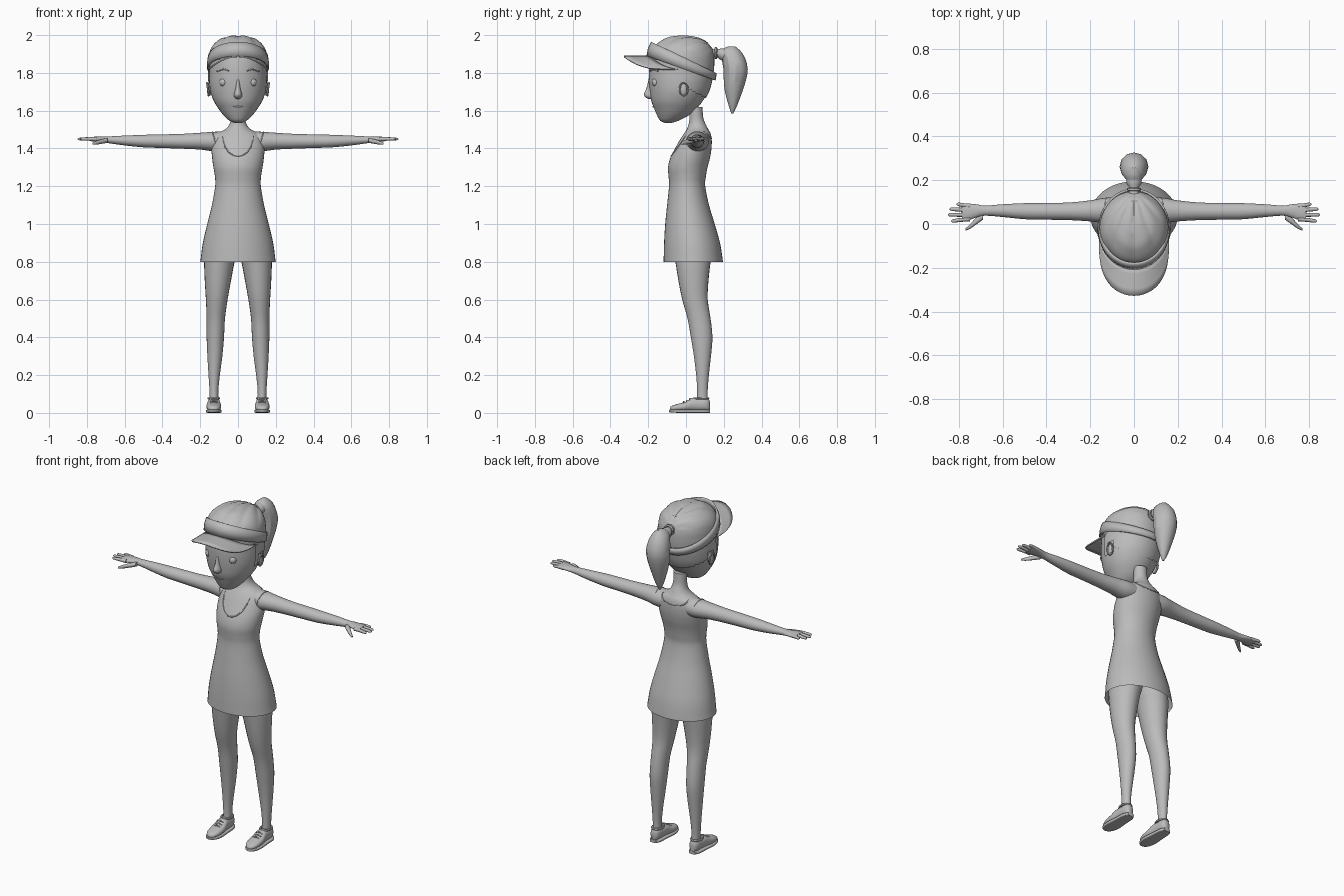
import bpy, bmesh, math
from mathutils import Vector

if "Cube" in bpy.data.objects:
    bpy.data.objects.remove(bpy.data.objects["Cube"])

grey = bpy.data.materials.new("plain_grey")
grey.diffuse_color = (0.5, 0.5, 0.5, 1)
grey.use_nodes = True
grey.node_tree.nodes["Principled BSDF"].inputs["Base Color"].default_value = grey.diffuse_color


def finish(name, bm, mirror=False, thick=0.0, angle=50):
    bmesh.ops.recalc_face_normals(bm, faces=bm.faces)
    me = bpy.data.meshes.new(name)
    bm.to_mesh(me)
    bm.free()
    me.materials.append(grey)
    ob = bpy.data.objects.new(name, me)
    bpy.context.collection.objects.link(ob)
    bpy.ops.object.select_all(action='DESELECT')
    bpy.context.view_layer.objects.active = ob
    ob.select_set(True)
    bpy.ops.object.shade_smooth_by_angle(angle=math.radians(angle))
    if thick:
        m = ob.modifiers.new("thickness", 'SOLIDIFY')
        m.thickness, m.offset = thick, 0
    if mirror:
        m = ob.modifiers.new("mirror", 'MIRROR')
        m.use_clip = False
        m.use_mirror_merge = False
    return ob


def smooth_path(keys, steps):
    """Catmull-Rom interpolation of a list of tuples."""
    out = []
    for i in range(len(keys) - 1):
        p = [Vector(keys[min(max(k, 0), len(keys) - 1)]) for k in range(i - 1, i + 3)]
        for s in range(steps):
            t = s / steps
            out.append(0.5 * (2 * p[1] + (p[2] - p[0]) * t
                              + (2 * p[0] - 5 * p[1] + 4 * p[2] - p[3]) * t * t
                              + (3 * p[1] - p[0] - 3 * p[2] + p[3]) * t ** 3))
    return out + [Vector(keys[-1])]


def skin_rings(loops, caps, closed=False):
    bm = bmesh.new()
    vs = [[bm.verts.new(p) for p in lp] for lp in loops]
    n = len(vs[0])
    for a, b in zip(vs, vs[1:] + ([vs[0]] if closed else [])):
        for i in range(n):
            j = (i + 1) % n
            bm.faces.new((a[i], a[j], b[j], b[i]))
    if caps[0]:
        bm.faces.new(vs[0])
    if caps[1]:
        bm.faces.new(vs[-1])
    return bm


def loft(axis, keys, sides=24, steps=4, caps=(True, True), power=2.0):
    """Each key: position on the axis, then low/high bounds of the other two axes."""
    loops = []
    for t, a0, a1, b0, b1 in smooth_path(keys, steps):
        lp = []
        for i in range(sides):
            w = 2 * math.pi * i / sides
            c, s = math.cos(w), math.sin(w)
            a = (a0 + a1) / 2 + (a1 - a0) / 2 * math.copysign(abs(c) ** (2 / power), c)
            b = (b0 + b1) / 2 + (b1 - b0) / 2 * math.copysign(abs(s) ** (2 / power), s)
            lp.append({'x': (t, a, b), 'y': (a, t, b), 'z': (a, b, t)}[axis])
        loops.append(lp)
    return skin_rings(loops, caps)


def tube(points, r, closed=False, sides=6):
    pts = [Vector(p) for p in points]
    n, loops = len(pts), []
    for i, p in enumerate(pts):
        nxt = pts[(i + 1) % n] if closed else pts[min(i + 1, n - 1)]
        prv = pts[i - 1] if closed else pts[max(i - 1, 0)]
        q = (nxt - prv).to_track_quat('Z', 'Y')
        loops.append([p + q @ Vector((r * math.cos(a), r * math.sin(a), 0))
                      for a in (2 * math.pi * k / sides for k in range(sides))])
    return skin_rings(loops, (not closed, not closed), closed)


def ball(loc, size):
    bm = bmesh.new()
    bmesh.ops.create_uvsphere(bm, u_segments=20, v_segments=12, radius=1)
    for v in bm.verts:
        v.co = Vector([l + c * s for l, c, s in zip(loc, v.co, size)])
    return bm


def sym(rows, grow=0.0):
    """Rows of z, half width, front y, back y -> symmetric loft keys."""
    return [(z, -w - grow, w + grow, f - grow, b + grow) for z, w, f, b in rows]


# dress, shoulders and neck
torso = sym([(0.80, .20, -.118, .195), (0.82, .197, -.118, .193), (0.9, .186, -.116, .18),
             (1.0, .163, -.110, .152), (1.1, .138, -.100, .122), (1.2, .121, -.090, .102),
             (1.25, .122, -.092, .105), (1.3, .130, -.095, .114), (1.35, .137, -.083, .127),
             (1.4, .140, -.058, .135), (1.45, .132, -.030, .136), (1.48, .108, -.010, .130),
             (1.5, .070, .003, .119), (1.525, .047, .013, .106), (1.56, .038, .018, .092),
             (1.62, .038, .018, .087)])
finish("dress_and_neck", loft('z', torso, 40, 4, (False, True)))
torso_fine = smooth_path(torso, 4)


def torso_y(x, z, side):
    k = min(torso_fine, key=lambda r: abs(r[0] - z))
    for p, q in zip(torso_fine, torso_fine[1:]):
        if p[0] <= z <= q[0]:
            k = p.lerp(q, (z - p[0]) / (q[0] - p[0]))
    root = math.sqrt(max(0, 1 - (x / k[2]) ** 2))
    return (k[3] + k[4]) / 2 + side * (k[4] - k[3]) / 2 * root


# neckline trim, deep in front and shallow behind
neck = []
for i in range(48):
    a = 2 * math.pi * i / 48
    x, s = .082 * math.cos(a), math.sin(a)
    z = 1.487 - (.127 if s < 0 else .035) * abs(s) ** .8
    neck.append((x, torso_y(x, z, -1 if s < 0 else 1), z))
finish("neckline_trim", tube(neck, .003, True))

# armhole trims and arms
finish("armhole_trim", tube([(.122 + .012 * math.sin(a), .06 + .056 * math.cos(a),
                              1.438 + .05 * math.sin(a))
                             for a in (math.pi * i / 12 for i in range(24))], .003, True), True)
finish("arm", loft('x', [(.07, .005, .12, 1.385, 1.49), (.13, .004, .12, 1.385, 1.488),
                         (.2, .012, .108, 1.394, 1.483), (.3, .018, .098, 1.399, 1.477),
                         (.42, .02, .096, 1.403, 1.474), (.5, .022, .095, 1.406, 1.472),
                         (.6, .032, .09, 1.416, 1.468), (.68, .038, .084, 1.427, 1.464),
                         (.72, .03, .09, 1.433, 1.463), (.76, .016, .093, 1.436, 1.462),
                         (.785, .016, .09, 1.44, 1.46)]), True)
# fingers: root y, tip y, tip x
for i, (r, t, x) in enumerate([(.082, .09, .812), (.063, .068, .843), (.042, .042, .85),
                               (.023, .014, .836)]):
    m = (r + t) / 2
    finish(f"finger_{i + 1}", loft('x', [
        (.75, r - .011, r + .011, 1.438, 1.46), ((.75 + x) / 2, m - .009, m + .009, 1.441, 1.46),
        (x - .01, t - .008, t + .008, 1.443, 1.457), (x, t - .002, t + .002, 1.448, 1.452)],
        10, 3), True)
finish("thumb", loft('x', [(.69, .02, .055, 1.43, 1.455), (.72, -.002, .03, 1.424, 1.45),
                           (.75, -.022, -.002, 1.42, 1.44), (.77, -.03, -.02, 1.42, 1.43)],
                     10, 3), True)

# legs
finish("leg", loft('z', [(.06, .104, .15, .058, .115), (.12, .104, .151, .059, .115),
                         (.2, .096, .156, .054, .121), (.3, .083, .162, .042, .132),
                         (.4, .074, .166, .026, .140), (.5, .069, .166, .008, .130),
                         (.6, .055, .170, -.02, .115), (.7, .037, .176, -.04, .119),
                         (.8, .018, .179, -.056, .130), (.87, .0, .172, -.066, .138),
                         (.95, .0, .15, -.07, .135)], 24, 3), True)

# shoes with soles and laces
finish("shoe", loft('y', [(-.086, .122, .138, .012, .026), (-.075, .104, .154, .01, .037),
                          (-.045, .091, .165, .01, .047), (0, .089, .167, .01, .06),
                          (.035, .094, .162, .01, .08), (.07, .097, .159, .01, .079),
                          (.1, .099, .157, .01, .082), (.118, .106, .15, .01, .077),
                          (.126, .116, .14, .014, .06)], 20, 3, power=2.4), True)
finish("sole", loft('y', [(-.09, .12, .14, .004, .016), (-.075, .1, .158, .002, .018),
                          (-.03, .086, .17, 0, .018), (.04, .091, .166, 0, .018),
                          (.1, .095, .162, 0, .018), (.127, .108, .148, 0, .018)],
                    20, 3, power=5), True)
for i, (y, z) in enumerate([(-.012, .058), (.005, .064), (.02, .073)]):
    finish(f"lace_{i + 1}", tube([(.108, y, z - .006), (.128, y, z + .002), (.148, y, z - .006)],
                                 .004), True)
finish("shoe_collar", tube([(.128 + .028 * math.cos(a), .08 + .038 * math.sin(a), .077)
                            for a in (math.pi * i / 10 for i in range(20))], .006, True), True)

# head
head = [(1.535, .018, -.112, -.078), (1.547, .046, -.137, -.04), (1.575, .076, -.153, .015),
        (1.61, .103, -.168, .055), (1.65, .128, -.183, .088), (1.7, .146, -.191, .115),
        (1.75, .152, -.196, .13), (1.8, .152, -.197, .139), (1.85, .152, -.193, .143),
        (1.9, .147, -.182, .14), (1.94, .127, -.16, .122), (1.97, .092, -.12, .085),
        (1.985, .06, -.085, .04), (1.992, .015, -.035, .0)]
finish("head", loft('z', sym(head), 40, 4))


# hair shell, trimmed around the face, ears and nape
def is_hair(c):
    if c.z > 1.87 or (c.y > -.065 and c.z > 1.755):
        return True
    sideburn = -.065 < c.y < -.04 and c.z > 1.69
    return sideburn or (c.y > .005 and c.z > 1.72 - .5 * c.y)


bm = loft('z', sym(head, .007), 72, 6)
bmesh.ops.delete(bm, geom=[f for f in bm.faces if not is_hair(f.calc_center_median())],
                 context='FACES')
for v in bm.verts:
    if v.co.z > 1.9:
        lock = abs(math.sin(9 * math.atan2(v.co.x, .16 - v.co.y)))
        v.co.z += .007 * lock
finish("hair", bm)

# ponytail, its neck and tie
finish("ponytail", loft('z', [(1.585, -.004, .004, .24, .25), (1.62, -.022, .022, .228, .268),
                              (1.7, -.046, .046, .206, .298), (1.76, -.06, .06, .2, .317),
                              (1.82, -.066, .066, .198, .327), (1.88, -.057, .057, .188, .312),
                              (1.92, -.038, .038, .186, .285), (1.94, -.012, .012, .225, .26)],
                        12, 2), angle=30)
finish("ponytail_neck", loft('y', [(.12, -.034, .034, 1.87, 1.935), (.16, -.02, .02, 1.885, 1.925),
                                   (.19, -.035, .035, 1.865, 1.93), (.24, -.03, .03, 1.87, 1.93)],
                             14, 3))
finish("hair_tie", tube([(.025 * math.cos(a), .158, 1.905 + .025 * math.sin(a))
                         for a in (math.pi * i / 10 for i in range(20))], .008, True))

# visor band, tilted down to the back
loops = []
for zc, slope, w, f, b in [(1.816, .36, .159, -.204, .152), (1.846, .42, .159, -.197, .155),
                           (1.875, .484, .155, -.18, .157)]:
    lp = []
    for i in range(48):
        a = 2 * math.pi * i / 48
        y = (f + b) / 2 + (b - f) / 2 * math.sin(a)
        lp.append((w * math.cos(a), y, zc - slope * y))
    loops.append(lp)
finish("visor_band", skin_rings(loops, (False, False)), thick=.01)

# visor brim, arched across
bm = bmesh.new()
grid = []
for i in range(33):
    a = math.radians(-86 + 172 * i / 32)
    x, c = .158 * math.sin(a), math.cos(a)
    y0, y1 = -.03 - .165 * c, -.06 - .268 * c ** .65
    z = 1.887 - .07 * (x / .158) ** 2
    grid.append([bm.verts.new((x, y0 + (y1 - y0) * k / 4, z)) for k in range(5)])
for p, q in zip(grid, grid[1:]):
    for k in range(4):
        bm.faces.new((p[k], p[k + 1], q[k + 1], q[k]))
finish("visor_brim", bm, thick=.008)

# face details
finish("nose", loft('z', [(1.662, -.01, .01, -.2, -.15), (1.672, -.02, .02, -.215, -.15),
                          (1.688, -.021, .021, -.223, -.15), (1.72, -.014, .014, -.209, -.15),
                          (1.77, -.011, .011, -.197, -.15)], 16, 4))
finish("eye", ball((.078, -.16, 1.75), (.021, .021, .022)), True)
finish("eyebrow", tube([(.048, -.188, 1.812), (.08, -.173, 1.82), (.11, -.148, 1.81)], .006), True)
finish("mouth", tube([(-.032, -.164, 1.626), (-.015, -.17, 1.62), (0, -.174, 1.62),
                      (.015, -.17, 1.62), (.032, -.164, 1.626)], .004))
finish("ear", ball((.152, -.014, 1.712), (.013, .02, .035)), True)
finish("ear_rim", tube([(.16 + .004 * math.sin(a), -.012 + .021 * math.cos(a),
                         1.713 + .034 * math.sin(a))
                        for a in (math.pi * i / 12 for i in range(24))], .005, True), True)
